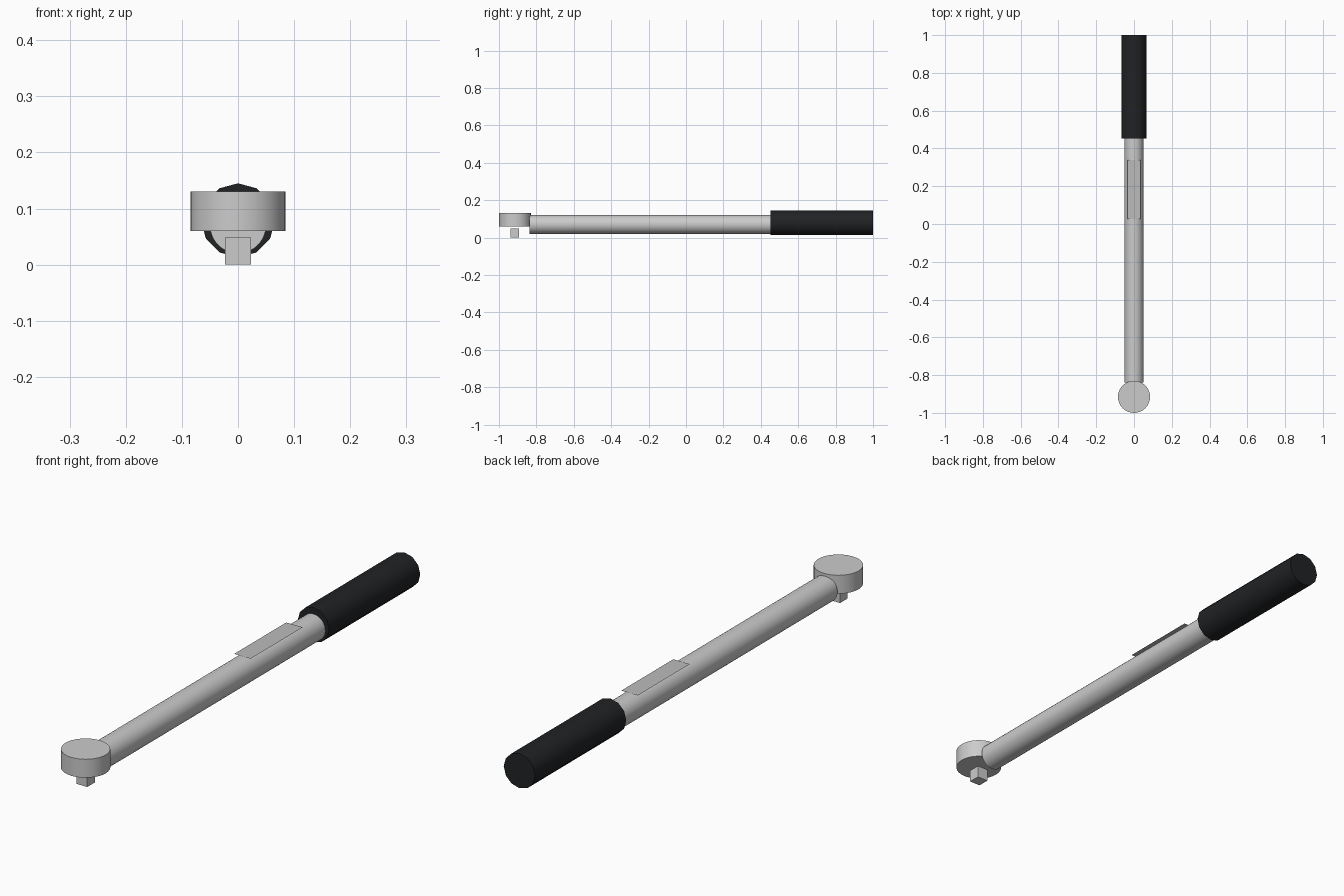
import bpy
import math

if "Cube" in bpy.data.objects:
    bpy.data.objects.remove(bpy.data.objects["Cube"])


def material(name, color):
    m = bpy.data.materials.new(name)
    m.diffuse_color = color
    m.use_nodes = True
    m.node_tree.nodes["Principled BSDF"].inputs["Base Color"].default_value = m.diffuse_color
    return m


def cylinder(name, radius, depth, loc, sides, rot=(0, 0, 0), mat=None):
    bpy.ops.mesh.primitive_cylinder_add(vertices=sides, radius=radius, depth=depth,
                                        location=loc, rotation=rot)
    ob = bpy.context.object
    ob.name = name
    bpy.ops.object.shade_smooth_by_angle(angle=math.radians(35))
    if mat:
        ob.data.materials.append(mat)
    return ob


def along_y(name, radius, y0, y1, z, sides, mat=None):
    return cylinder(name, radius, y1 - y0, (0, (y0 + y1) / 2, z), sides,
                    (math.pi / 2, 0, 0), mat)


rubber = material("black_rubber", (0.015, 0.016, 0.018, 1))
plate_grey = material("plate_grey", (0.5, 0.5, 0.5, 1))

# Ratchet head
cylinder("ratchet_head", 0.085, 0.07, (0, -0.915, 0.095), 32)

# Square drive below the head
bpy.ops.mesh.primitive_cube_add(size=1, location=(0, -0.915, 0.024))
drive = bpy.context.object
drive.name = "square_drive"
drive.scale = (0.046, 0.046, 0.048)

# Long shaft and the grip around its end
along_y("shaft", 0.05, -0.838, 0.46, 0.07, 32)
along_y("grip", 0.066, 0.453, 1.0, 0.079, 12, rubber)

# Flat scale plate on top of the shaft
bpy.ops.mesh.primitive_plane_add(size=1, location=(0, 0.183, 0.122))
plate = bpy.context.object
plate.name = "scale_plate"
plate.scale = (0.069, 0.312, 1)
plate.data.materials.append(plate_grey)
